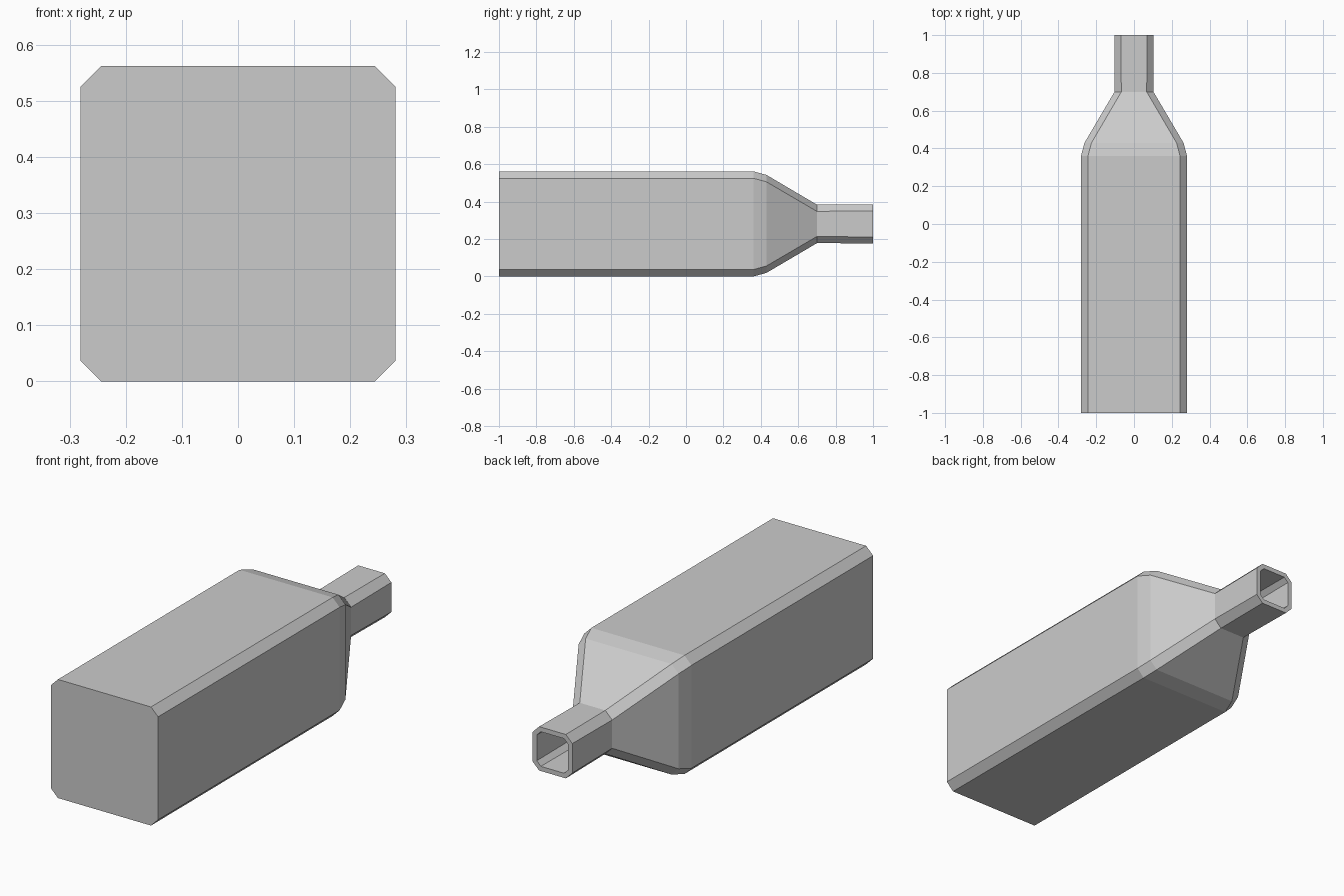
import bpy, bmesh

if "Cube" in bpy.data.objects:
    bpy.data.objects.remove(bpy.data.objects["Cube"])

CENTRE_Z = 0.281
WALL = 0.022

# (y, half width, corner chamfer) along the outside, base to mouth
outer = [(-1.0, 0.281, 0.037), (0.36, 0.281, 0.037), (0.43, 0.262, 0.037),
         (0.70, 0.103, 0.036), (1.0, 0.104, 0.034)]
# Inside runs back from mouth to floor, offset by the wall thickness
inner = [(y, h - WALL, c - 0.59 * WALL) for y, h, c in reversed(outer)]
inner[-1] = (-1.0 + WALL,) + inner[-1][1:]


def ring(bm, y, h, c):
    """Square cross-section with chamfered corners."""
    k = h - c
    pts = [(k, -h), (h, -k), (h, k), (k, h), (-k, h), (-h, k), (-h, -k), (-k, -h)]
    return [bm.verts.new((x, y, z + CENTRE_Z)) for x, z in pts]


bm = bmesh.new()
rings = [ring(bm, *s) for s in outer + inner]

# Walls, shoulder, neck, rim and cavity
for a, b in zip(rings, rings[1:]):
    for i in range(8):
        j = (i + 1) % 8
        bm.faces.new((a[i], a[j], b[j], b[i]))

# Base and inside floor
bm.faces.new(rings[0])
bm.faces.new(rings[-1])
bmesh.ops.recalc_face_normals(bm, faces=bm.faces)

mesh = bpy.data.meshes.new("bottle")
bm.to_mesh(mesh)
bm.free()
bottle = bpy.data.objects.new("bottle", mesh)
bpy.context.collection.objects.link(bottle)
